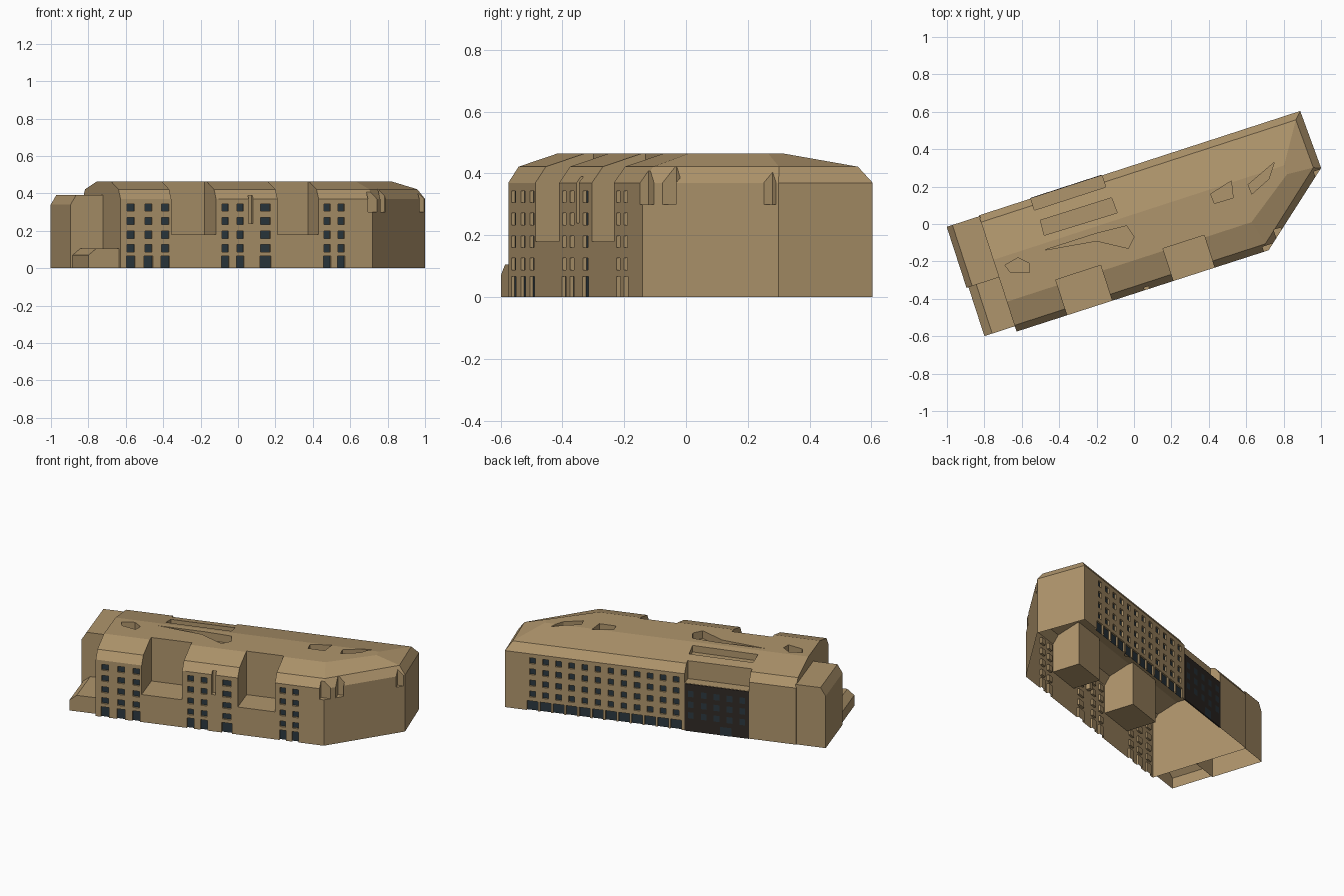
import bpy, bmesh, math
from mathutils import Vector

if "Cube" in bpy.data.objects:
    bpy.data.objects.remove(bpy.data.objects["Cube"])

ANG = math.radians(18)
C, S = math.cos(ANG), math.sin(ANG)


def W(u, v, z):
    """Building axes (u along, v across) to world."""
    return Vector((C * u - S * v, S * u + C * v, z))


def material(name, rgb):
    m = bpy.data.materials.new(name)
    m.diffuse_color = (*rgb, 1)
    m.use_nodes = True
    m.node_tree.nodes["Principled BSDF"].inputs["Base Color"].default_value = m.diffuse_color
    return m


WALL = material("tan_wall", (0.43, 0.30, 0.15))
ROOF = material("grey_roof", (0.20, 0.24, 0.26))
GLASS = material("dark_glass", (0.025, 0.04, 0.05))
DARK = material("dark_cladding", (0.03, 0.023, 0.019))


def add_rings(bm, rings):
    """Solid from stacked rings with equal point counts."""
    rv = [[bm.verts.new(p) for p in r] for r in rings]
    n = len(rv[0])
    bm.faces.new(rv[0][::-1])
    bm.faces.new(rv[-1])
    for a, b in zip(rv, rv[1:]):
        for i in range(n):
            j = (i + 1) % n
            bm.faces.new((a[i], a[j], b[j], b[i]))


def add_box(bm, u0, u1, v0, v1, z0, z1):
    foot = [(u0, v0), (u1, v0), (u1, v1), (u0, v1)]
    add_rings(bm, [[W(u, v, z) for u, v in foot] for z in (z0, z1)])


def finish(name, bm, *mats):
    bmesh.ops.recalc_face_normals(bm, faces=bm.faces)
    me = bpy.data.meshes.new(name)
    bm.to_mesh(me)
    bm.free()
    for m in mats:
        me.materials.append(m)
    ob = bpy.data.objects.new(name, me)
    bpy.context.collection.objects.link(ob)
    return ob


def cut(ob, bm):
    """Subtract a set of cutter solids from an object."""
    tool = finish("cutter", bm, WALL)
    tool.hide_render = True
    mod = ob.modifiers.new("cut", 'BOOLEAN')
    mod.operation, mod.object, mod.solver = 'DIFFERENCE', tool, 'EXACT'
    dg = bpy.context.evaluated_depsgraph_get()
    me = bpy.data.meshes.new_from_object(ob.evaluated_get(dg))
    ob.modifiers.clear()
    ob.data = me
    bpy.data.objects.remove(tool)


def dress(ob):
    """Open the underside and paint upward faces as roof."""
    bm = bmesh.new()
    bm.from_mesh(ob.data)
    bm.normal_update()
    low = [f for f in bm.faces if f.normal.z < -0.9 and f.calc_center_median().z < 0.002]
    bmesh.ops.delete(bm, geom=low, context='FACES')
    for f in bm.faces:
        f.material_index = int(f.normal.z > 0.25 and f.calc_area() > 0.0012)
    me = ob.data
    bm.to_mesh(me)
    bm.free()
    me.materials.clear()
    me.materials.append(WALL)
    me.materials.append(ROOF)


# Main block with a two-stage mansard roof, hipped at the east end
foot = [(-0.775, -0.353), (0.641, -0.356), (1.044, -0.024), (1.032, 0.30), (-0.775, 0.30)]
brow = [(-0.775, -0.318), (0.635, -0.318), (1.005, -0.01), (0.995, 0.262), (-0.775, 0.262)]
top = [(-0.775, -0.185), (0.60, -0.185), (0.86, 0.0), (0.86, 0.05), (-0.775, 0.05)]
bm = bmesh.new()
add_rings(bm, [[W(u, v, z) for u, v in r] for r, z in
               ((foot, 0), (foot, 0.37), (brow, 0.422), (top, 0.465))])
main = finish("main_block", bm, WALL)

# Front courtyards, rear terrace and small corner balconies
bm = bmesh.new()
add_box(bm, -0.49, -0.238, -0.45, -0.155, 0.18, 0.6)
add_box(bm, 0.107, 0.338, -0.45, -0.173, 0.18, 0.6)
add_box(bm, -0.483, -0.083, 0.235, 0.4, 0.31, 0.6)
add_box(bm, 0.615, 0.70, -0.40, -0.328, 0.30, 0.6)
add_box(bm, 0.70, 0.74, -0.32, -0.26, 0.30, 0.6)
add_box(bm, 1.0, 1.1, -0.07, -0.03, 0.30, 0.6)
add_box(bm, -0.055, -0.03, -0.40, -0.325, 0.24, 0.39)
# Sunken roof wells
wells = [
    [(-.50, .02), (-.12, .14), (-.09, .06), (-.48, -.06)],
    [(-.48, -.14), (-.20, -.05), (-.04, -.01), (0, -.07), (-.03, -.13), (-.20, -.09)],
    [(-.69, -.22), (-.62, -.18), (-.56, -.21), (-.56, -.26), (-.66, -.26)],
    [(.41, .16), (.52, .23), (.53, .14), (.43, .11)],
    [(.61, .21), (.75, .33), (.72, .24), (.63, .16)],
]
for w in wells:
    add_rings(bm, [[Vector((x, y, z)) for x, y in w] for z in (0.415, 0.6)])
cut(main, bm)

# Window layout: (u centre, width, z bottom, z top)
FLOORS = [(0.088, 0.126), (0.160, 0.198), (0.234, 0.272), (0.306, 0.344)]
front, rear, shop = [], [], []
for u, w in ((-.718, .042), (-.618, .042), (-.524, .042), (-.187, .038),
             (-.103, .038), (.039, .055), (.386, .036), (.465, .036)):
    front.append((u, w * 1.15, -0.01, 0.066))
    front += [(u, w, a, b) for a, b in FLOORS]
for i in range(12):
    u = -0.03 + i * 0.081
    rear.append((u, 0.068, -0.01, 0.062))
    rear += [(u, 0.036, a, b) for a, b in FLOORS]

# Recess the windows and set glass panes in them
bm = bmesh.new()
for u, w, a, b in front:
    add_box(bm, u - w / 2, u + w / 2, -0.38, -0.341, a, b)
for u, w, a, b in rear:
    add_box(bm, u - w / 2, u + w / 2, 0.288, 0.33, a, b)
cut(main, bm)
dress(main)


def panes(name, layout, v):
    bm = bmesh.new()
    for u, w, a, b in layout:
        a = max(a, 0)
        q = [(u - w / 2, a), (u + w / 2, a), (u + w / 2, b), (u - w / 2, b)]
        if v > 0:
            q.reverse()
        bm.faces.new([bm.verts.new(W(p, v, z)) for p, z in q])
    me = bpy.data.meshes.new(name)
    bm.to_mesh(me)
    bm.free()
    me.materials.append(GLASS)
    bpy.context.collection.objects.link(bpy.data.objects.new(name, me))


panes("front_windows", front, -0.342)
panes("rear_windows", rear, 0.289)

# Dark clad facade below the rear terrace
bm = bmesh.new()
add_box(bm, -0.483, -0.083, 0.296, 0.304, 0, 0.308)
finish("dark_facade", bm, DARK)
for i in range(5):
    u = -0.443 + i * 0.08
    shop += [(u, 0.036, a, b) for a, b in
             ((0.085, 0.125), (0.155, 0.195), (0.225, 0.265))]
shop.append((-0.34, 0.07, 0, 0.055))
panes("dark_facade_windows", shop, 0.3055)


# West wing and low annex, both with a sloping western edge
def wing(name, profile, v0, v1):
    bm = bmesh.new()
    add_rings(bm, [[W(u, v, z) for u, z in profile] for v in (v0, v1)])
    dress(finish(name, bm, WALL))


wing("west_wing", [(-.957, 0), (-.77, 0), (-.77, .392), (-.925, .392), (-.957, .34)], -0.048, 0.295)
wing("low_annex", [(-.946, 0), (-.77, 0), (-.77, .105), (-.902, .105), (-.946, .07)], -0.323, -0.047)
